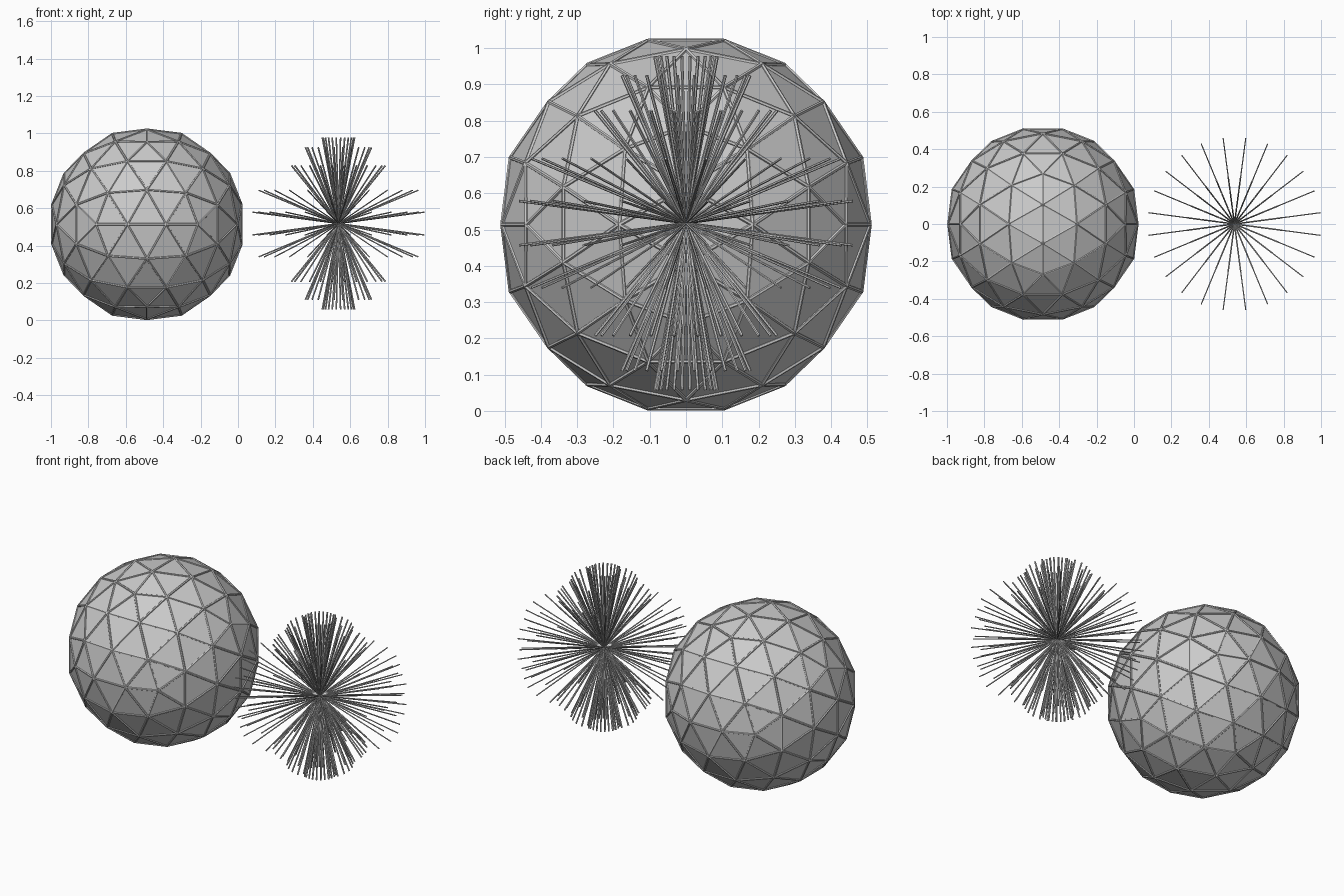
import bpy, bmesh
from math import sin, cos, radians, pi
from mathutils import Vector, Matrix

if "Cube" in bpy.data.objects:
    bpy.data.objects.remove(bpy.data.objects["Cube"])

BALL = Vector((-0.487, 0, 0.514))
BURST = Vector((0.537, 0, 0.518))


def finish(bm, name):
    me = bpy.data.meshes.new(name)
    bm.to_mesh(me)
    bm.free()
    ob = bpy.data.objects.new(name, me)
    bpy.context.collection.objects.link(ob)
    return ob


def rod(bm, a, b, r, sides):
    d = b - a
    m = Matrix.Translation((a + b) / 2) @ d.to_track_quat('Z', 'Y').to_matrix().to_4x4()
    bmesh.ops.create_cone(bm, cap_ends=True, segments=sides, radius1=r, radius2=r,
                          depth=d.length, matrix=m)


def hull(points):
    bm = bmesh.new()
    for p in points:
        bm.verts.new(p)
    bmesh.ops.convex_hull(bm, input=bm.verts[:])
    return bm


# icosahedron aligned to the axes, each face split in three along its edges
phi = (1 + 5 ** 0.5) / 2
corners = []
for s in (-1, 1):
    for t in (-phi, phi):
        corners += [Vector((s, t, 0)), Vector((0, s, t)), Vector((t, 0, s))]
ico = hull(corners)
N, R = 3, 0.517
points = {}
for f in ico.faces:
    a, b, c = [v.co for v in f.verts]
    for i in range(N + 1):
        for j in range(N + 1 - i):
            p = (a * i + b * j + c * (N - i - j)).normalized() * R
            points[tuple(round(x, 4) for x in p)] = p
ico.free()

# faceted ball
ball = hull([p + BALL for p in points.values()])
edges = [(e.verts[0].co.copy(), e.verts[1].co.copy()) for e in ball.edges]
finish(ball, "geodesic_ball")

# struts along every ball edge
bm = bmesh.new()
for a, b in edges:
    rod(bm, a, b, 0.006, 6)
finish(bm, "ball_struts")

# burst of rods: rings of 24, given as (tip radius, tip height, thickness)
rings = [(0.464, 0.061, 0.0035), (0.43, 0.178, 0.0035), (0.253, 0.31, 0.0045),
         (0.178, 0.407, 0.0045), (0.087, 0.46, 0.0045)]
bm = bmesh.new()
for r, h, thick in rings:
    for side in (-1, 1):
        for k in range(24):
            t = radians(7.5 + 15 * k)
            tip = BURST + Vector((r * cos(t), r * sin(t), side * h))
            rod(bm, BURST, tip, thick, 6)
finish(bm, "burst_rods")
